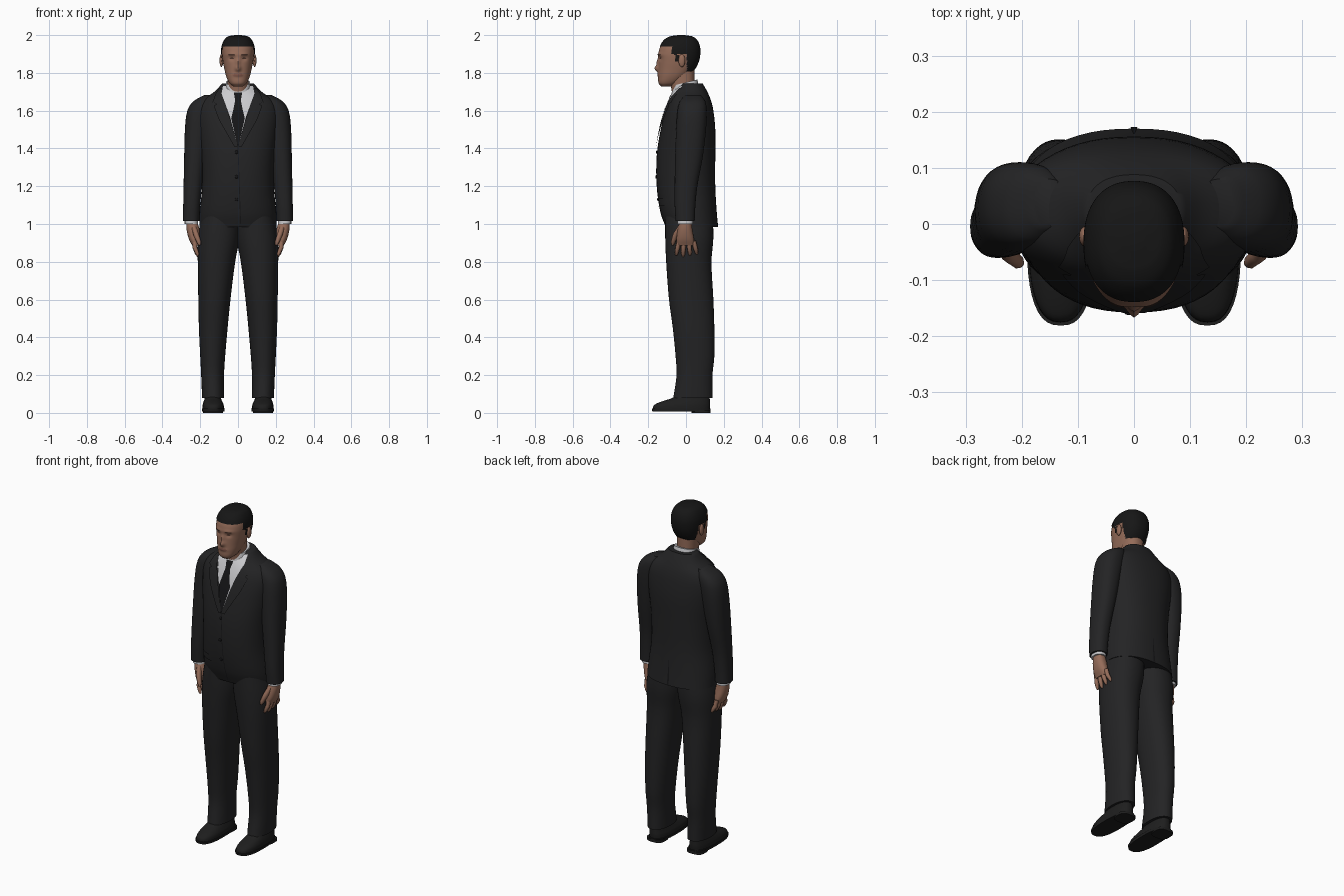
import bpy, bmesh, math
from math import exp, cos, sin, pi

cube = bpy.data.objects.get("Cube")
if cube:
    bpy.data.objects.remove(cube)


def material(name, r, g, b):
    m = bpy.data.materials.new(name)
    m.use_nodes = True
    m.diffuse_color = (r, g, b, 1)
    bsdf = m.node_tree.nodes["Principled BSDF"]
    bsdf.inputs["Base Color"].default_value = (r, g, b, 1)
    bsdf.inputs["Roughness"].default_value = 0.8
    return m


SUIT = material("charcoal_suit", .017, .017, .018)
TIE = material("black_tie", .008, .008, .009)
SHOE = material("black_leather", .013, .013, .013)
SHIRT = material("white_shirt", .6, .6, .62)
SKIN = material("skin", .3, .15, .1)
LIP = material("lip_skin", .21, .09, .065)
BROW = material("brow_brown", .07, .035, .025)
HAIR = material("black_hair", .008, .008, .008)
SIDES = (("left_", 1), ("right_", -1))


def finish(name, bm, mats, angle=50):
    bmesh.ops.recalc_face_normals(bm, faces=bm.faces)
    me = bpy.data.meshes.new(name)
    bm.to_mesh(me)
    bm.free()
    for m in mats:
        me.materials.append(m)
    ob = bpy.data.objects.new(name, me)
    bpy.context.collection.objects.link(ob)
    smooth(ob, angle)
    return ob


def smooth(ob, angle=50):
    bpy.ops.object.select_all(action='DESELECT')
    ob.select_set(True)
    bpy.context.view_layer.objects.active = ob
    bpy.ops.object.shade_smooth_by_angle(angle=math.radians(angle))


def section(table, z):
    """Smoothly interpolated (x0, x1, y0, y1) at height z."""
    last = len(table) - 1
    z = min(max(z, table[0][0]), table[last][0])
    i = next(k for k in range(last) if z <= table[k + 1][0])
    a, b = table[i], table[i + 1]
    p, q = table[max(i - 1, 0)], table[min(i + 2, last)]
    h = b[0] - a[0]
    t = (z - a[0]) / h
    out = []
    for c in range(1, 5):
        ma = (b[c] - p[c]) / (b[0] - p[0]) * h
        mb = (q[c] - a[c]) / (q[0] - a[0]) * h
        u = 1 - t
        out.append(a[c] * u * u * (1 + 2 * t) + b[c] * t * t * (3 - 2 * t)
                   + ma * t * u * u - mb * t * t * u)
    return out


def loft(name, table, mat, s=1, n=2.3, seg=40, sub=4, tilt=0, warp=None, rule=None, extra=()):
    """Stack of superellipse sections; each row is z, x0, x1, y0, y1."""
    bm = bmesh.new()
    heights = [a[0] + (b[0] - a[0]) * k / sub for a, b in zip(table, table[1:]) for k in range(sub)]
    rings = []
    for z in heights + [table[-1][0]]:
        x0, x1, y0, y1 = section(table, z)
        ring = []
        for k in range(seg):
            c, d = cos(2 * pi * k / seg), sin(2 * pi * k / seg)
            x = (x0 + x1) / 2 + (x1 - x0) / 2 * math.copysign(abs(c) ** (2 / n), c)
            y = (y0 + y1) / 2 + (y1 - y0) / 2 * math.copysign(abs(d) ** (2 / n), d)
            if warp and d < 0:
                y -= warp(x, z)
            ring.append(bm.verts.new((s * x, y, z + tilt * y)))
        rings.append(ring)
    for a, b in zip(rings, rings[1:]):
        for k in range(seg):
            j = (k + 1) % seg
            bm.faces.new((a[k], a[j], b[j], b[k]))
    bm.faces.new(rings[0])
    bm.faces.new(rings[-1])
    if rule:
        rule(bm)
    return finish(name, bm, (mat, *extra))


def patch(name, table, rows, mat, off, s=1, n=2.3, side=-1, warp=None, cols=8, sub=5):
    """Thin plate hugging a loft; each row is z, x from, x to."""
    bm = bmesh.new()
    grid = []
    steps = [(a, b, k / sub) for a, b in zip(rows, rows[1:]) for k in range(sub)]
    for a, b, t in steps + [(rows[-2], rows[-1], 1)]:
        z, xa, xb = (p + (q - p) * t for p, q in zip(a, b))
        x0, x1, y0, y1 = section(table, z)
        line = []
        for k in range(cols + 1):
            x = xa + (xb - xa) * k / cols
            f = min(abs(x - (x0 + x1) / 2) / ((x1 - x0) / 2), 1)
            y = (y0 + y1) / 2 + side * ((y1 - y0) / 2 * (1 - f ** n) ** (1 / n) + off)
            if warp:
                y -= warp(x, z)
            line.append(bm.verts.new((s * x, y, z)))
        grid.append(line)
    for a, b in zip(grid, grid[1:]):
        for k in range(cols):
            bm.faces.new((a[k], a[k + 1], b[k + 1], b[k]))
    ob = finish(name, bm, (mat,))
    # plates on the front look toward -y, plates on the back toward +y
    if ob.data.polygons[0].normal.y * side < 0:
        ob.data.flip_normals()
    return ob


def tube(name, pts, mat):
    """Tapered round finger; each point is x, y, z, radius."""
    cu = bpy.data.curves.new(name, 'CURVE')
    cu.dimensions = '3D'
    cu.bevel_depth, cu.bevel_resolution, cu.use_fill_caps = 1, 2, True
    sp = cu.splines.new('POLY')
    sp.points.add(len(pts) - 1)
    for p, (x, y, z, r) in zip(sp.points, pts):
        p.co, p.radius = (x, y, z, 1), r
    ob = bpy.data.objects.new(name, cu)
    bpy.context.collection.objects.link(ob)
    cu.materials.append(mat)
    smooth_target = ob
    bpy.ops.object.select_all(action='DESELECT')
    ob.select_set(True)
    bpy.context.view_layer.objects.active = ob
    bpy.ops.object.convert(target='MESH')
    smooth(smooth_target)


def ball(name, centre, size, mat):
    bm = bmesh.new()
    bmesh.ops.create_uvsphere(bm, u_segments=16, v_segments=10, radius=1)
    for v in bm.verts:
        v.co = [c + a * r for c, a, r in zip(centre, v.co, size)]
    finish(name, bm, (mat,))


# Jacket body
TORSO = [(.985, -.205, .205, -.108, .17), (1.06, -.203, .203, -.135, .163),
         (1.2, -.19, .19, -.155, .155), (1.36, -.195, .195, -.155, .155),
         (1.5, -.21, .21, -.134, .155), (1.6, -.215, .215, -.108, .145),
         (1.655, -.19, .19, -.087, .132), (1.7, -.125, .125, -.064, .113),
         (1.745, -.083, .083, -.03, .088)]
loft("jacket_body", TORSO, SUIT, seg=56)
patch("shirt_front", TORSO, [(1.73, -.08, .08), (1.69, -.087, .087), (1.57, -.043, .043),
                             (1.42, -.003, .003)], SHIRT, .004)
patch("tie", TORSO, [(1.695, -.022, .022), (1.655, -.015, .015), (1.6, -.026, .026),
                     (1.56, -.036, .036), (1.42, -.004, .004)], TIE, .009)
patch("front_seam", TORSO, [(1.41, -.002, .002), (1, .012, .016)], TIE, .003, cols=1)
patch("back_vent", TORSO, [(1.14, -.001, .001), (.99, -.006, .006)], TIE, .003, side=1, cols=2)
for i, z in enumerate((1.38, 1.25, 1.13)):
    ball(f"jacket_button_{i + 1}", (-.008, section(TORSO, z)[2] - .001, z), (.009, .004, .009), TIE)

# Neck and shirt collar
loft("neck", [(1.65, -.06, .06, -.07, .055), (1.72, -.055, .055, -.078, .045),
              (1.82, -.058, .058, -.1, .045)], SKIN)
loft("shirt_collar", [(1.66, -.08, .08, -.08, .075), (1.72, -.07, .07, -.075, .066),
                      (1.75, -.064, .064, -.07, .06)], SHIRT, tilt=.25)

# Head with modelled face
HEAD = [(1.728, -.025, .025, -.13, -.08), (1.745, -.045, .045, -.145, -.04),
        (1.78, -.062, .062, -.147, .005), (1.82, -.072, .072, -.146, .042),
        (1.86, -.08, .08, -.145, .062), (1.9, -.084, .084, -.146, .07),
        (1.94, -.081, .081, -.136, .068), (1.97, -.066, .066, -.112, .052),
        (1.988, -.044, .044, -.08, .025), (1.994, -.012, .012, -.04, -.015)]


def bump(x, z, wx, z0, wz):
    return exp(-(x / wx) ** 2 - ((z - z0) / wz) ** 2)


def face(x, z):
    eye = abs(x) - .033
    return (.02 * bump(x, z, .014, 1.823, .016) + .011 * bump(x, z, .011, 1.855, .02)
            + .005 * bump(x, z, .024, 1.788, .009) + .004 * bump(eye, z, .03, 1.898, .009)
            - .008 * bump(eye, z, .016, 1.877, .012))


def paint_lips(bm):
    for f in bm.faces:
        c = f.calc_center_median()
        if c.y < -.11 and (c.x / .027) ** 2 + ((c.z - 1.788) / .009) ** 2 < 1:
            f.material_index = 1


def cut_hairline(bm):
    def line(y):
        for limit, z in ((-.075, 1.938), (-.06, 1.9), (-.042, 1.862), (.005, 1.9)):
            if y < limit:
                return z
        return 1.81
    low = [f for f in bm.faces if f.calc_center_median().z < line(f.calc_center_median().y)]
    bmesh.ops.delete(bm, geom=low, context='FACES')


loft("head", HEAD, SKIN, seg=96, sub=7, warp=face, rule=paint_lips, extra=(LIP,))
loft("hair", [(z + .006 * (z > 1.95), a - .006, b + .006, c - .003, d + .006) for z, a, b, c, d in HEAD],
     HAIR, seg=96, sub=7, rule=cut_hairline)

LEG = [(.08, .073, .19, -.067, .14), (.2, .074, .195, -.05, .14), (.3, .068, .2, -.055, .15),
       (.45, .055, .207, -.07, .15), (.6, .04, .21, -.09, .145), (.8, .015, .213, -.105, .135),
       (.93, -.008, .212, -.11, .145), (1.06, -.008, .19, -.11, .14)]
ARM = [(1.015, .205, .292, -.055, .046), (1.1, .2, .29, -.06, .05), (1.2, .19, .288, -.06, .06),
       (1.35, .172, .285, -.058, .088), (1.5, .15, .281, -.052, .106), (1.6, .13, .268, -.045, .11),
       (1.65, .12, .236, -.032, .102), (1.682, .12, .18, -.005, .08)]
SHOE_UPPER = [(.018, .074, .188, -.176, .126), (.042, .076, .187, -.168, .128),
              (.06, .083, .182, -.13, .127), (.078, .09, .176, -.075, .125),
              (.1, .09, .176, -.05, .12)]

for side, s in SIDES:
    # Face details
    ball(side + "ear", (s * .088, -.022, 1.865), (.01, .018, .034), SKIN)
    patch(side + "eyebrow", HEAD, [(1.893, .016, .05), (1.899, .018, .052)], BROW, .002, s, warp=face)
    patch(side + "eye", HEAD, [(1.873, .027, .038), (1.877, .021, .045), (1.881, .027, .038)],
          BROW, .002, s, warp=face)
    # Jacket details
    patch(side + "lapel", TORSO, [(1.72, .083, .098), (1.69, .087, .118), (1.645, .071, .135),
                                  (1.635, .067, .112), (1.625, .063, .128), (1.55, .039, .1),
                                  (1.41, 0, .02)], SUIT, .009, s)
    patch(side + "collar_wing", TORSO, [(1.715, .02, .08), (1.68, .018, .08), (1.62, .045, .058)],
          SHIRT, .007, s)
    patch(side + "pocket_flap", TORSO, [(1.135, .075, .165), (1.098, .078, .168)], SUIT, .005, s)
    # Sleeve, cuff and hand
    loft(side + "sleeve", ARM, SUIT, s)
    loft(side + "shirt_cuff", [(1, .212, .282, -.046, .038), (1.03, .212, .282, -.046, .038)],
         SHIRT, s, sub=1)
    loft(side + "palm", [(.885, .205, .242, -.048, .044), (.92, .202, .26, -.05, .042),
                         (.97, .203, .272, -.044, .034), (1.02, .22, .274, -.032, .028)], SKIN, s)
    for i, name in enumerate(("index", "middle", "ring", "little")):
        y, tip = .026 * i - .037, .828 + .006 * abs(i - 1)
        tube(f"{side}{name}_finger", [(s * .23, y, .91, .012), (s * .228, y * 1.2, .875, .0125),
             (s * .217, y * 1.35, tip + .014, .0105), (s * .211, y * 1.4, tip, .005)], SKIN)
    tube(side + "thumb", [(s * .235, -.03, .985, .013), (s * .222, -.055, .945, .015),
                          (s * .207, -.068, .905, .012), (s * .202, -.071, .888, .006)], SKIN)
    # Trouser leg and shoe
    loft(side + "trouser_leg", LEG, SUIT, s, n=2.2)
    loft(side + "shoe_upper", SHOE_UPPER, SHOE, s, n=2.5)
    loft(side + "shoe_sole", [(.008, .072, .19, -.178, .129), (.022, .07, .191, -.181, .131)],
         SHOE, s, n=2.6, sub=1)
    loft(side + "shoe_heel", [(0, .08, .184, .03, .13), (.015, .08, .184, .03, .13)], SHOE, s, n=3, sub=1)
